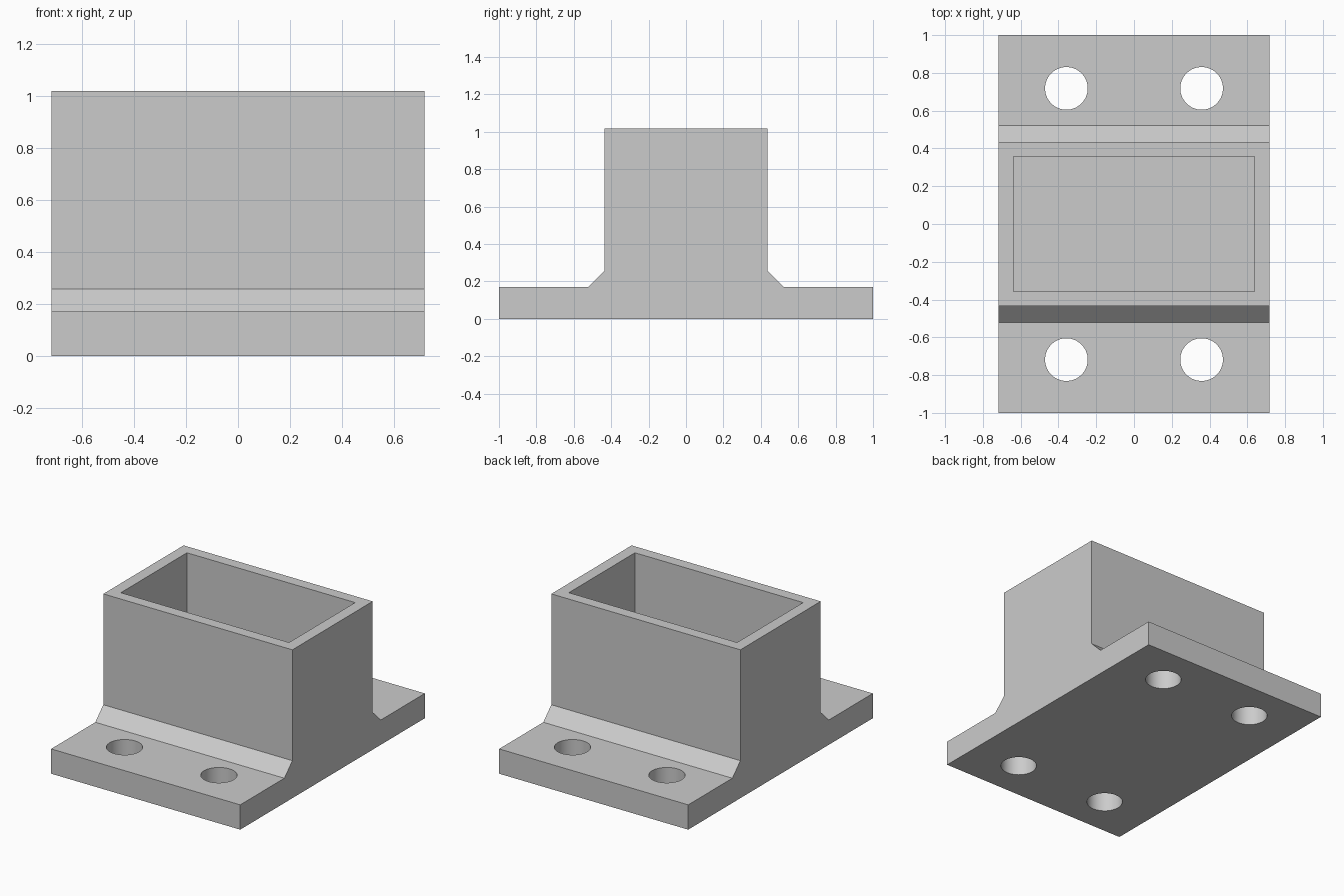
import bpy
import bmesh
from mathutils import Matrix

cube = bpy.data.objects.get("Cube")
if cube:
    bpy.data.objects.remove(cube, do_unlink=True)

HALF_X = 0.717        # half width of the bracket
HEIGHT = 1.017
BASE = 0.17           # flange thickness
WALL_Y = 0.435        # outer half depth of the box
FILLET = 0.087

grey = bpy.data.materials.new("light grey")
grey.use_nodes = True
colour = (0.6, 0.6, 0.6, 1)
grey.diffuse_color = colour
grey.node_tree.nodes["Principled BSDF"].inputs["Base Color"].default_value = colour


def add_object(name, bm):
    bmesh.ops.recalc_face_normals(bm, faces=bm.faces)
    mesh = bpy.data.meshes.new(name)
    bm.to_mesh(mesh)
    bm.free()
    mesh.materials.append(grey)
    obj = bpy.data.objects.new(name, mesh)
    bpy.context.collection.objects.link(obj)
    return obj


def cut(target, cutter):
    mod = target.modifiers.new(cutter.name, "BOOLEAN")
    mod.operation = "DIFFERENCE"
    mod.solver = "EXACT"
    mod.object = cutter
    cutter.hide_render = True
    bpy.context.view_layer.objects.active = target
    bpy.ops.object.modifier_apply(modifier=mod.name)
    bpy.data.objects.remove(cutter, do_unlink=True)


# Flanged body: mirrored side profile extruded across the width
half = [(1, 0), (1, BASE), (WALL_Y + FILLET, BASE),
        (WALL_Y, BASE + FILLET), (WALL_Y, HEIGHT)]
profile = half + [(-y, z) for y, z in reversed(half)]
bm = bmesh.new()
face = bm.faces.new([bm.verts.new((-HALF_X, y, z)) for y, z in profile])
side = bmesh.ops.extrude_face_region(bm, geom=[face])["geom"]
bmesh.ops.translate(bm, vec=(2 * HALF_X, 0, 0),
                    verts=[v for v in side if isinstance(v, bmesh.types.BMVert)])
body = add_object("mounting_box", bm)

# Open rectangular pocket
bm = bmesh.new()
bmesh.ops.create_cube(bm, size=1, matrix=Matrix.Translation((0, 0, BASE + 0.5))
                      @ Matrix.Diagonal((1.276, 0.716, 1, 1)))
cut(body, add_object("pocket_cutter", bm))

# Four bolt holes through the flanges
bm = bmesh.new()
for x in (-0.358, 0.358):
    for y in (-0.718, 0.718):
        bmesh.ops.create_cone(bm, cap_ends=True, segments=64, radius1=0.113,
                              radius2=0.113, depth=1,
                              matrix=Matrix.Translation((x, y, 0)))
cut(body, add_object("bolt_hole_cutter", bm))

# Smooth hole walls, sharp edges elsewhere
bpy.ops.object.select_all(action="DESELECT")
body.select_set(True)
bpy.context.view_layer.objects.active = body
bpy.ops.object.shade_smooth_by_angle(angle=0.5)
